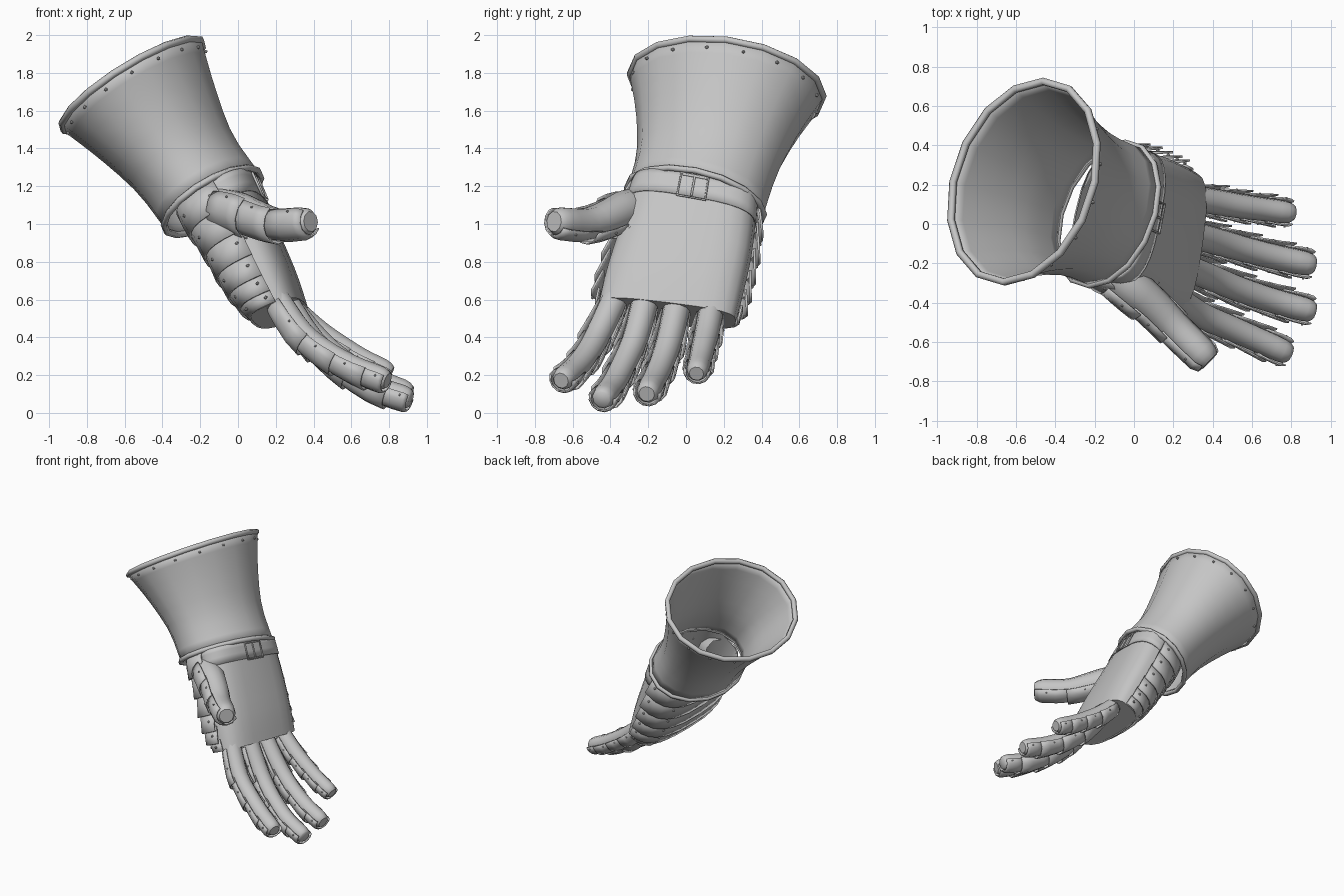
import bpy, bmesh, math
from mathutils import Vector as V

if "Cube" in bpy.data.objects:
    bpy.data.objects.remove(bpy.data.objects["Cube"])

steel = bpy.data.materials.new("plain_grey")
steel.diffuse_color = (0.56, 0.56, 0.56, 1)
steel.use_nodes = True
steel.node_tree.nodes["Principled BSDF"].inputs["Base Color"].default_value = steel.diffuse_color


def section(limb, t):
    """Smoothly interpolated (centre, half width, half depth) at t in 0..1."""
    n = len(limb) - 1
    f = min(max(t, 0), 1) * n
    i = min(int(f), n - 1)
    f -= i
    a, b, c, d = (limb[max(0, min(n, j))] for j in (i - 1, i, i + 1, i + 2))
    return [0.5 * (2 * q + (r - p) * f + (2 * p - 5 * q + 4 * r - s) * f * f
                   + (3 * q - p - 3 * r + s) * f ** 3)
            for p, q, r, s in zip(a, b, c, d)]


def point(limb, t, ang, k=1.0, p=1.0):
    c, w, d = section(limb, t)
    x, y = math.cos(ang), math.sin(ang)
    x, y = math.copysign(abs(x) ** p, x), math.copysign(abs(y) ** p, y)
    return c + w * (x * k) + d * (y * k)


def loft(bm, limb, t0=0, t1=1, a0=0, a1=360, k0=1, k1=1, p=1, rows=8, sides=12, cap=False):
    """Skin a strip of the limb; full turn gives a tube, less gives an open plate."""
    full = a1 - a0 >= 360
    cols = sides if full else sides + 1
    grid = []
    for r in range(rows + 1):
        f = r / rows
        grid.append([bm.verts.new(point(limb, t0 + (t1 - t0) * f,
                     math.radians(a0 + (a1 - a0) * j / sides), k0 + (k1 - k0) * f, p))
                     for j in range(cols)])
    for r in range(rows):
        for j in range(sides):
            q = (j + 1) % cols
            bm.faces.new((grid[r][j], grid[r][q], grid[r + 1][q], grid[r + 1][j]))
    if cap:
        bm.faces.new(grid[-1])


def finish(name, bm, thick=0.0, angle=40):
    bmesh.ops.recalc_face_normals(bm, faces=bm.faces)
    me = bpy.data.meshes.new(name)
    bm.to_mesh(me)
    bm.free()
    me.shade_smooth()
    me.set_sharp_from_angle(angle=math.radians(angle))
    me.materials.append(steel)
    ob = bpy.data.objects.new(name, me)
    bpy.context.collection.objects.link(ob)
    if thick:
        m = ob.modifiers.new("thickness", 'SOLIDIFY')
        m.thickness, m.offset = thick, 0
    return ob


def wire(name, loops, radius, cyclic=True):
    cu = bpy.data.curves.new(name, 'CURVE')
    cu.dimensions, cu.bevel_depth, cu.bevel_resolution = '3D', radius, 1
    for pts in loops:
        s = cu.splines.new('POLY')
        s.points.add(len(pts) - 1)
        for sp, co in zip(s.points, pts):
            sp.co = (*co, 1)
        s.use_cyclic_u = cyclic
    cu.materials.append(steel)
    bpy.context.collection.objects.link(bpy.data.objects.new(name, cu))


def rivets(name, spots, radius):
    bm = bmesh.new()
    for co in spots:
        g = bmesh.ops.create_icosphere(bm, subdivisions=1, radius=radius)
        bmesh.ops.translate(bm, verts=g['verts'], vec=co)
    finish(name, bm)


def digit(pts, radii, wref):
    """Turn a centre line and radii into limb sections with a rounded tip."""
    pts = [V(q) for q in pts]
    tip = (pts[-1] - pts[-2]).normalized()
    pts += [pts[-1] + tip * radii[-1] * 0.7]
    radii = list(radii) + [radii[-1] * 0.68]
    out = []
    for i, c in enumerate(pts):
        t = (pts[min(i + 1, len(pts) - 1)] - pts[max(i - 1, 0)]).normalized()
        w = (wref - t * wref.dot(t)).normalized()
        out.append((c, w * radii[i], t.cross(w) * radii[i]))
    return out


def armour_digit(name, limb, plates, a0, a1, k0=1.07, k1=1.4):
    bm = bmesh.new()
    loft(bm, limb, rows=14, sides=10, cap=True)
    finish(name + "_glove", bm, angle=50)
    bm = bmesh.new()
    spots = []
    for t0, t1 in plates:
        loft(bm, limb, t0, t1, a0, a1, k0, k1, rows=3, sides=7)
        spots += [point(limb, (t0 + t1) / 2, math.radians(a), (k0 + k1) / 2 + 0.04)
                  for a in (a0 + 14, a1 - 14)]
    finish(name + "_plates", bm, 0.008, 30)
    rivets(name + "_rivets", spots, 0.007)


# flared cuff: rim down to wrist
cuff = [(V((-0.56, 0.215, 1.735)), V((0.36, 0, 0.24)), V((0.10, 0.51, -0.06))),
        (V((-0.43, 0.165, 1.54)), V((0.30, 0, 0.19)), V((0.09, 0.425, -0.06))),
        (V((-0.28, 0.11, 1.32)), V((0.245, 0, 0.155)), V((0.08, 0.365, -0.06))),
        (V((-0.135, 0.05, 1.12)), V((0.235, 0, 0.16)), V((0.09, 0.355, -0.07)))]
bm = bmesh.new()
loft(bm, cuff, rows=8, sides=16)
finish("cuff", bm, 0.012, 60)
turn = [math.tau * i / 16 for i in range(16)]
wire("cuff_rim", [[point(cuff, 0, a) for a in turn]], 0.02)
wire("wrist_rim", [[point(cuff, 1, a, 1.02) for a in turn]], 0.018)
rivets("cuff_rivets", [point(cuff, 0.09, a + 0.2, 1.01) for a in turn], 0.01)

# hand: flat-sided glove body from wrist to knuckles
hand = [(V((-0.11, 0.05, 1.15)), V((0.07, 0.325, -0.06)), V((0.185, 0, 0.115))),
        (V((0.02, 0.0, 0.91)), V((0.06, 0.35, -0.06)), V((0.17, 0, 0.09))),
        (V((0.13, -0.06, 0.69)), V((0.055, 0.365, -0.05)), V((0.16, 0, 0.075))),
        (V((0.22, -0.10, 0.53)), V((0.05, 0.365, -0.045)), V((0.13, 0, 0.055)))]
bm = bmesh.new()
loft(bm, hand, p=0.65, rows=8, sides=24, cap=True)
finish("palm_glove", bm, angle=45)

# overlapping plates over the back of the hand
bm = bmesh.new()
spots = []
lames = [(0.02, 0.21), (0.16, 0.38), (0.33, 0.55), (0.5, 0.72), (0.67, 0.86), (0.82, 1.0)]
for i, (t0, t1) in enumerate(lames):
    k = 1.13 if i < 5 else 1.04
    loft(bm, hand, t0, t1, 172, 368, 1.04, k, 0.75, rows=2, sides=12)
    spots += [point(hand, (t0 + t1) / 2, math.radians(a), 1.1, 0.75) for a in (180, 225, 315, 360)]
finish("back_plates", bm, 0.012, 30)
rivets("back_rivets", spots, 0.01)

# wrist strap and buckle on the palm side
bm = bmesh.new()
loft(bm, hand, 0.01, 0.17, 0, 180, 1.02, 1.02, 0.65, rows=3, sides=14)
finish("wrist_strap", bm, 0.008)


def on_palm(t, s):
    c, w, d = section(hand, t)
    return c + d * 1.06 + w * s


wire("buckle", [[on_palm(t, s) for t, s in ((.03, -.22), (.03, .22), (.18, .22), (.18, -.22))]], 0.007)
wire("buckle_tongue", [[on_palm(.04, 0), on_palm(.17, 0)],
                       [on_palm(.04, -.2), on_palm(.04, .2)]], 0.006, False)

# four fingers, index to little
side = V((0.15, 0.97, -0.17))
paths = {
    "index_finger": [(.21, -.38, .595), (.33, -.46, .425), (.47, -.52, .315), (.62, -.585, .235), (.755, -.645, .185)],
    "middle_finger": [(.26, -.22, .575), (.385, -.27, .39), (.53, -.33, .255), (.71, -.39, .14), (.875, -.435, .085)],
    "ring_finger": [(.28, -.05, .55), (.425, -.09, .38), (.57, -.13, .26), (.73, -.17, .17), (.875, -.20, .115)],
    "little_finger": [(.31, .13, .53), (.43, .11, .425), (.55, .09, .345), (.66, .075, .28), (.775, .06, .225)]}
for name, pts in paths.items():
    radii = (.072, .07, .067, .065, .062) if name != "little_finger" else (.066, .066, .063, .06, .057)
    armour_digit(name, digit(pts, radii, side),
                 [(0.03, 0.27), (0.22, 0.48), (0.42, 0.7), (0.64, 0.95)], 170, 370)

# thumb
thumb = digit([(-.12, -.25, 1.09), (-.01, -.33, 1.07), (.10, -.42, 1.03), (.21, -.53, 1.0), (.345, -.66, 1.01)],
              (.105, .105, .095, .085, .08), V((.37, .5, -.515)))
armour_digit("thumb", thumb, [(0.05, 0.34), (0.28, 0.6), (0.55, 0.95)], 168, 372, 1.06, 1.25)
